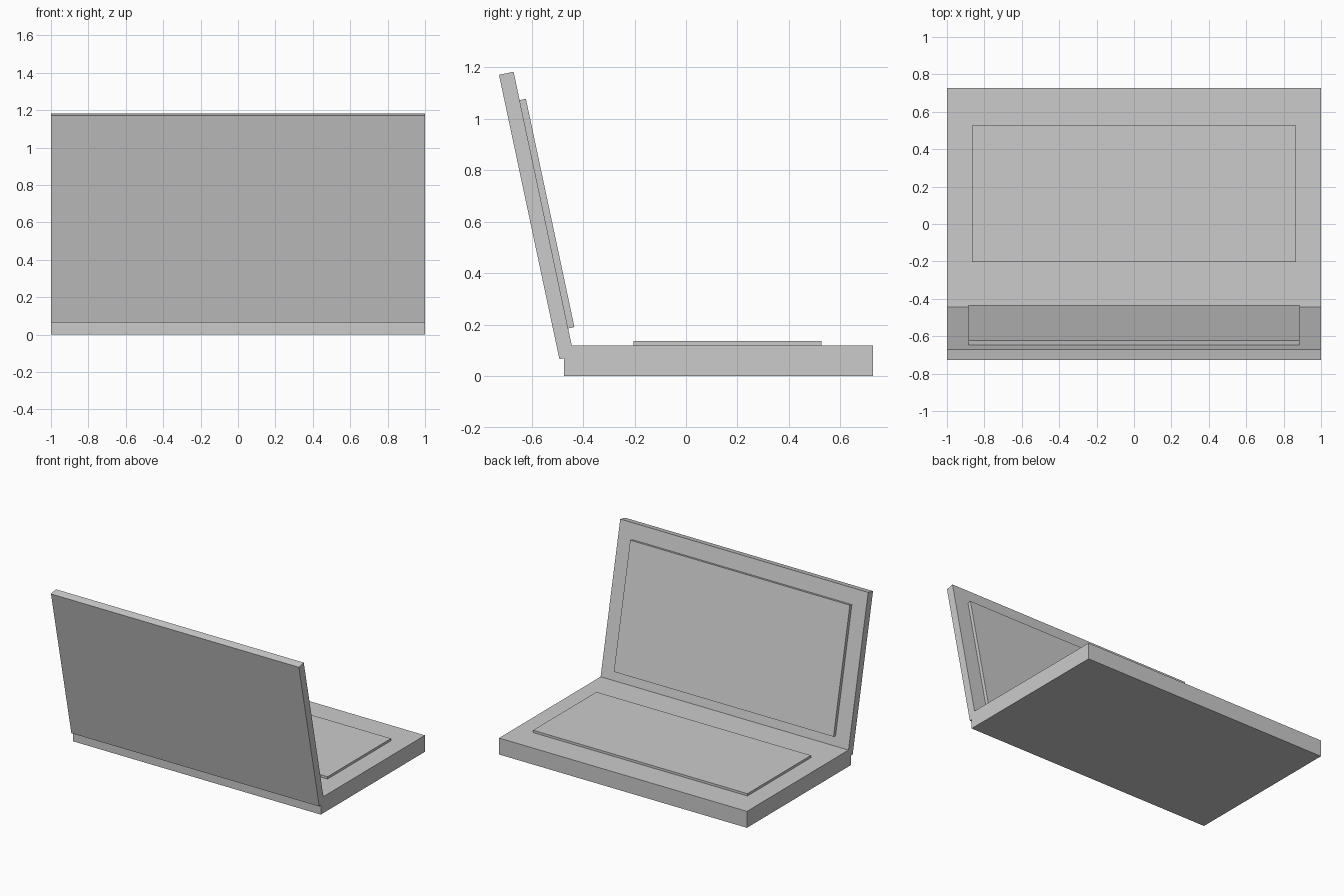
import bpy
import math
from mathutils import Matrix, Vector

if "Cube" in bpy.data.objects:
    bpy.data.objects.remove(bpy.data.objects["Cube"])

grey = bpy.data.materials.new("plain_grey")
grey.diffuse_color = (0.6, 0.6, 0.6, 1)
grey.use_nodes = True
grey.node_tree.nodes["Principled BSDF"].inputs["Base Color"].default_value = grey.diffuse_color


def box(name, low, high, transform=Matrix()):
    """Box between two corners, placed by a transform."""
    low, high = Vector(low), Vector(high)
    bpy.ops.mesh.primitive_cube_add(size=1)
    obj = bpy.context.object
    obj.name = name
    size = high - low
    obj.data.transform(transform @ Matrix.Translation((low + high) / 2)
                       @ Matrix.Diagonal((*size, 1)))
    obj.data.materials.append(grey)
    return obj


# Base slab with the raised keyboard plate
box("base", (-1, -0.474, 0), (1, 0.726, 0.12))
box("keyboard", (-0.865, -0.204, 0.115), (0.865, 0.527, 0.137))

# Lid leaning back about its lower rear edge, with the raised screen panel
lean = Matrix.Translation((0, -0.492, 0.066)) @ Matrix.Rotation(math.radians(12), 4, 'X')
box("lid", (-1, 0, 0), (1, 0.058, 1.13), lean)
box("screen", (-0.886, 0.05, 0.11), (0.886, 0.083, 1.017), lean)
